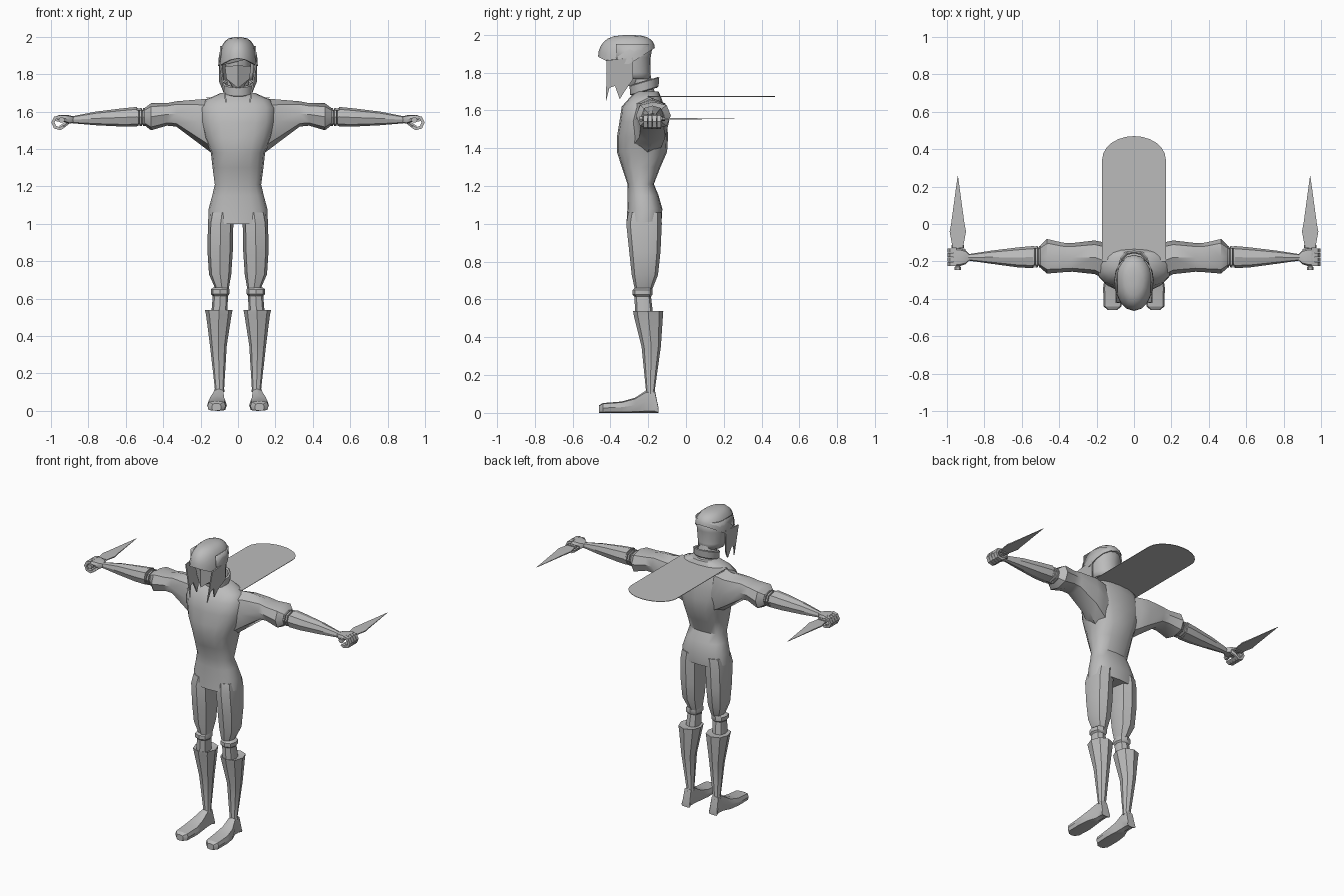
import bpy, bmesh, math
from mathutils import Vector

grey = bpy.data.materials.new("plain_grey")
grey.diffuse_color = (0.5, 0.5, 0.5, 1)


def finish(name, bm, mirror=False, angle=35):
    bmesh.ops.recalc_face_normals(bm, faces=bm.faces)
    me = bpy.data.meshes.new(name)
    bm.to_mesh(me)
    bm.free()
    me.materials.append(grey)
    ob = bpy.data.objects.new(name, me)
    bpy.context.collection.objects.link(ob)
    bpy.ops.object.select_all(action='DESELECT')
    ob.select_set(True)
    bpy.context.view_layer.objects.active = ob
    bpy.ops.object.shade_smooth_by_angle(angle=math.radians(angle))
    if mirror:
        ob.modifiers.new("mirror", 'MIRROR').use_mirror_merge = False
    return ob


def ring(axis, pos, u0, u1, v0, v1, n=8, e=1.0):
    """Superellipse section across an axis; e below 1 makes it boxier."""
    pts = []
    for i in range(n):
        a = 2 * math.pi * (i + 0.5 * (n == 4)) / n
        c, s = math.cos(a), math.sin(a)
        c = math.copysign(abs(c) ** e, c)
        s = math.copysign(abs(s) ** e, s)
        u = (u0 + u1) / 2 + c * (u1 - u0) / 2
        v = (v0 + v1) / 2 + s * (v1 - v0) / 2
        pts.append({'x': (pos, u, v), 'y': (u, pos, v), 'z': (u, v, pos)}[axis])
    return pts


def add_loft(bm, rings, caps=True):
    rows = [[bm.verts.new(p) for p in r] for r in rings]
    n = len(rows[0])
    for a, b in zip(rows, rows[1:]):
        for i in range(n):
            j = (i + 1) % n
            bm.faces.new((a[i], a[j], b[j], b[i]))
    if caps:
        bm.faces.new(rows[0])
        bm.faces.new(rows[-1])


def loft(name, axis, sections, n=8, e=1.0, mirror=False, angle=35):
    bm = bmesh.new()
    add_loft(bm, [ring(axis, *s, n=n, e=e) for s in sections])
    return finish(name, bm, mirror, angle)


def plate(name, pts, thick, mirror=False):
    """Flat polygon thickened along its normal."""
    bm = bmesh.new()
    f = bm.faces.new([bm.verts.new(p) for p in pts])
    f.normal_update()
    off = f.normal * thick
    r = bmesh.ops.extrude_face_region(bm, geom=[f])
    for v in r['geom']:
        if isinstance(v, bmesh.types.BMVert):
            v.co += off
    if f.is_valid and len(bm.faces) < len(pts) + 2:
        bm.faces.new(list(f.verts))
    return finish(name, bm, mirror)


# Torso: height, half width, front, back
torso = [(1.0, .16, -.315, -.13), (1.08, .157, -.31, -.125), (1.15, .138, -.31, -.145),
         (1.21, .124, -.31, -.17), (1.30, .136, -.34, -.135), (1.38, .145, -.365, -.10),
         (1.46, .18, -.365, -.095), (1.54, .20, -.352, -.10), (1.62, .20, -.34, -.115),
         (1.665, .17, -.30, -.13), (1.70, .09, -.265, -.145)]
loft("torso", 'z', [(z, -w, w, f, b) for z, w, f, b in torso], n=16, e=.8, angle=40)

# Legs: height, inner, outer, front, back
loft("thigh", 'z', [(1.06, .02, .15, -.305, -.13), (1.0, .025, .161, -.316, -.128),
                    (.85, .028, .163, -.30, -.135), (.73, .036, .155, -.287, -.148),
                    (.65, .05, .12, -.27, -.18)], e=.75, mirror=True)
loft("knee", 'z', [(.66, .05, .13, -.27, -.18), (.65, .046, .145, -.282, -.178),
                   (.625, .046, .145, -.282, -.178), (.615, .054, .135, -.272, -.185),
                   (.53, .056, .142, -.27, -.175)], e=.8, mirror=True)
loft("boot", 'z', [(.535, .05, .15, -.265, -.15), (.54, .029, .177, -.28, -.12),
                   (.515, .034, .171, -.276, -.122), (.35, .06, .15, -.235, -.133),
                   (.12, .074, .124, -.212, -.165), (.10, .072, .13, -.215, -.16)],
     e=.9, mirror=True, angle=25)
k = .5  # four-sided sections reach their full box with this exponent trick
loft("foot", 'y', [(-.46, .09, .14, 0, .04), (-.44, .066, .163, 0, .052),
                   (-.34, .06, .165, 0, .06), (-.27, .068, .155, 0, .08),
                   (-.212, .074, .13, 0, .118), (-.165, .074, .13, 0, .12),
                   (-.145, .07, .135, 0, .025)], e=k, mirror=True, angle=25)

# Arms: distance out, back and front, bottom and top
loft("upper_arm", 'x', [(.11, -.32, -.11, 1.36, 1.67), (.15, -.30, -.10, 1.385, 1.67),
                        (.21, -.268, -.088, 1.43, 1.665), (.33, -.255, -.102, 1.52, 1.655),
                        (.38, -.258, -.10, 1.525, 1.645), (.465, -.265, -.08, 1.50, 1.645),
                        (.50, -.235, -.115, 1.527, 1.618)], e=.8, mirror=True)
bands = []
for x in (.495, .513, .531):
    bands += [(x, -.222, -.128, 1.53, 1.608), (x + .002, -.232, -.118, 1.522, 1.618),
              (x + .013, -.232, -.118, 1.522, 1.618), (x + .015, -.222, -.128, 1.53, 1.608)]
loft("elbow_bands", 'x', bands, e=.8, mirror=True)
loft("forearm", 'x', [(.54, -.236, -.118, 1.52, 1.625), (.62, -.232, -.125, 1.52, 1.617),
                      (.76, -.213, -.142, 1.527, 1.60), (.89, -.195, -.162, 1.538, 1.574)],
     e=.8, mirror=True, angle=25)

# Fist: palm plus four curled fingers and a thumb
loft("palm", 'x', [(.88, -.195, -.162, 1.54, 1.573), (.90, -.215, -.14, 1.535, 1.58),
                   (.93, -.225, -.13, 1.545, 1.583), (.965, -.225, -.13, 1.555, 1.58)],
     e=.6, mirror=True)
bm = bmesh.new()
for y in (-.214, -.190, -.166, -.142):
    rings = []
    for deg in (100, 50, 0, -50, -100, -140):
        a = math.radians(deg)
        rings.append([(.957 + r * math.cos(a), y + w, 1.541 + r * math.sin(a))
                      for r, w in ((.024, -.011), (.041, -.011), (.041, .011), (.024, .011))])
    add_loft(bm, rings)
finish("fingers", bm, True, 25)
loft("thumb", 'x', [(.90, -.165, -.135, 1.535, 1.565), (.925, -.15, -.125, 1.515, 1.545),
                    (.955, -.15, -.13, 1.505, 1.525)], n=6, mirror=True)

# Daggers pointing backwards
loft("dagger_grip", 'y', [(-.245, .925, .96, 1.54, 1.57), (-.23, .925, .96, 1.54, 1.57),
                          (-.225, .932, .952, 1.545, 1.565), (-.12, .932, .952, 1.545, 1.565)],
     n=6, mirror=True)
loft("dagger_guard", 'y', [(-.128, .908, .976, 1.545, 1.565), (-.112, .908, .976, 1.545, 1.565)],
     e=.6, mirror=True)
loft("dagger_blade", 'y', [(-.115, .912, .972, 1.553, 1.558), (-.04, .898, .986, 1.552, 1.559),
                           (.0, .906, .978, 1.552, 1.559), (.257, .941, .943, 1.555, 1.556)],
     n=4, e=0.01, mirror=True)

# Cape: flat panel with a rounded end
cape = [(-.17, -.20, 1.672), (.17, -.20, 1.672)]
for i in range(13):
    a = math.pi * i / 12
    cape.append((.17 * math.cos(a), .345 + .125 * math.sin(a), 1.672))
plate("cape", cape, .003)

# Neck and tilted collar band
loft("neck", 'z', [(1.64, -.085, .085, -.29, -.14), (1.71, -.06, .06, -.275, -.17),
                   (1.80, -.06, .06, -.29, -.19)], n=12)
bm = bmesh.new()
rings = []
for r, h in ((.9, 0), (1.0, .005), (1.05, .05), (.95, .055), (.85, .05), (.85, 0)):
    rings.append([(x, y, 1.70 + h + (y + .22) * .3)
                  for x, y, _ in ring('z', 0, -.08 * r, .08 * r, -.22 - .075 * r, -.22 + .075 * r, n=12)])
add_loft(bm, rings + [rings[0]], caps=False)
finish("collar", bm)

# Face with a pointed mask
loft("face", 'z', [(1.73, -.03, .03, -.35, -.25), (1.78, -.062, .062, -.375, -.20),
                   (1.85, -.07, .07, -.385, -.20), (1.91, -.07, .07, -.385, -.20)], n=12)
bm = bmesh.new()
top, mid, low = 1.842, 1.775, 1.725
v = [bm.verts.new(p) for p in ((-.07, -.36, top), (0, -.405, top + .005), (.07, -.36, top),
                               (.062, -.355, mid), (0, -.40, low), (-.062, -.355, mid))]
bm.faces.new((v[0], v[1], v[4], v[5]))
bm.faces.new((v[1], v[2], v[3], v[4]))
finish("mask", bm, angle=10)

# Helmet dome with a pointed brow and a rising rear rim
bm = bmesh.new()
rings = []
for t in (-.08, 0, .25, .5, .75, 1.0, 1.25, 1.5):
    s = math.cos(max(t, 0)) ** .62 if t >= 0 else .9
    row = []
    for i in range(16):
        a = 2 * math.pi * i / 16
        c = math.cos(a)
        rim = 1.845 + .04 * max(c, 0) ** 3 + .085 * max(-c, 0)
        x = .106 * math.sin(a) * s
        y = -.30 - (.165 if c > 0 else .135) * c * s
        z = rim + (1.998 - rim) * math.sin(max(t, 0))
        row.append((x, y, z))
    rings.append(row)
add_loft(bm, rings)
finish("helmet_dome", bm, angle=40)

# Helmet rear shell, open at the face
bm = bmesh.new()
rows = []
for z, w, f, b in ((1.765, .082, -.29, -.185), (1.80, .086, -.33, -.188), (1.88, .096, -.37, -.187),
                   (1.95, .097, -.37, -.175)):
    pts = [(-w, f, z)]
    for i in range(9):
        a = math.pi * i / 8
        pts.append((-w * math.cos(a), b - .09 + .09 * math.sin(a), z))
    rows.append([bm.verts.new(p) for p in pts + [(w, f, z)]])
for a, b in zip(rows, rows[1:]):
    for i in range(len(a) - 1):
        bm.faces.new((a[i], a[i + 1], b[i + 1], b[i]))
shell = finish("helmet_shell", bm)
shell.modifiers.new("thickness", 'SOLIDIFY').thickness = .008

# Cheek guards leaning inward towards their tips
cheek = [(-.42, 1.865), (-.422, 1.65), (-.405, 1.72), (-.375, 1.73), (-.35, 1.66),
         (-.325, 1.70), (-.28, 1.765), (-.28, 1.88)]
plate("cheek_guard", [(.095 - .16 * (1.87 - z) * (y < -.29), y, z) for y, z in cheek], .008, True)
